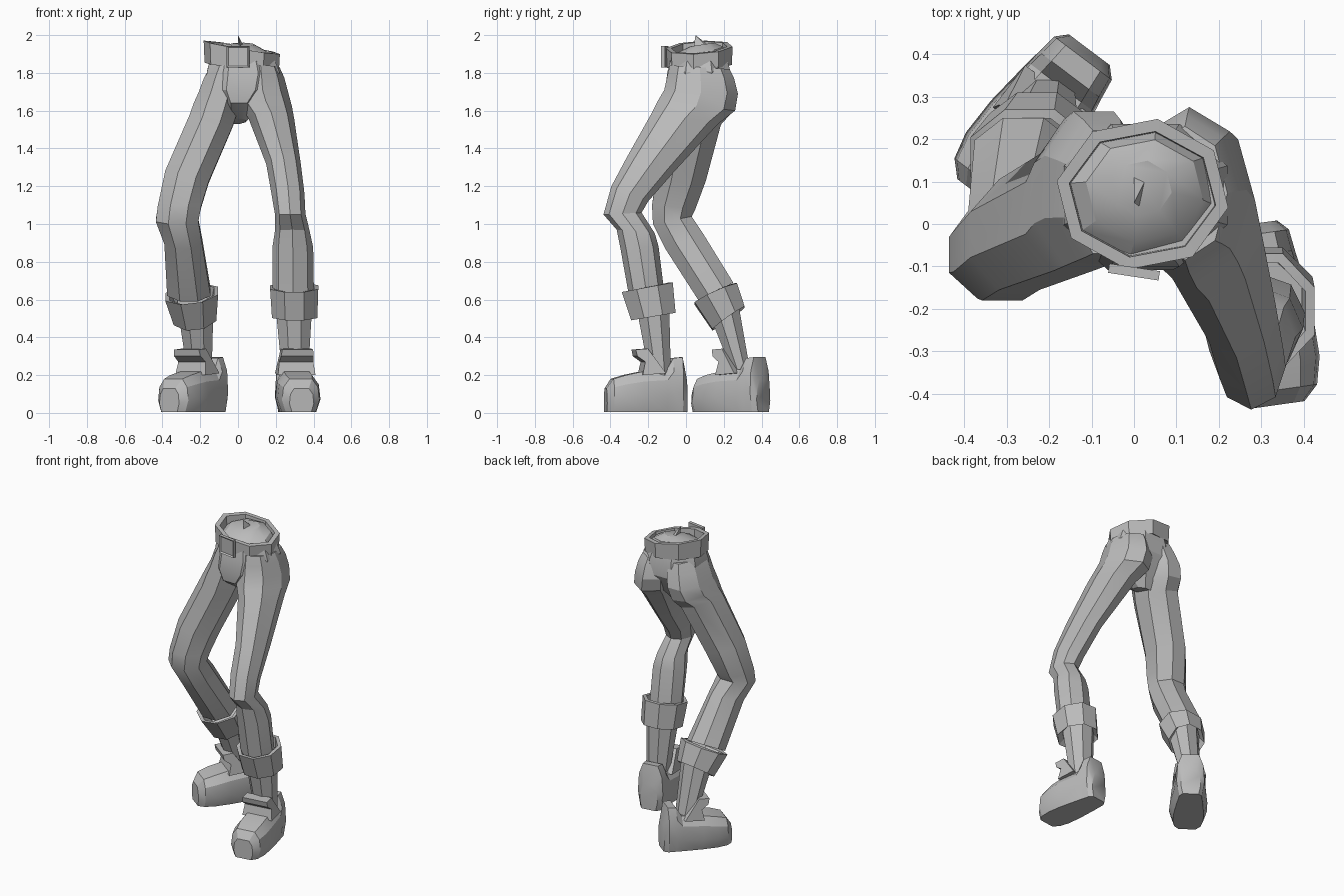
import bpy, bmesh, math
from mathutils import Matrix, Vector

cube = bpy.data.objects.get("Cube")
if cube:
    bpy.data.objects.remove(cube, do_unlink=True)

grey = bpy.data.materials.new("plain_grey")
grey.use_nodes = True
colour = (0.5, 0.5, 0.5, 1)
grey.diffuse_color = colour
grey.node_tree.nodes["Principled BSDF"].inputs["Base Color"].default_value = colour


def finish(name, bm, matrix=None):
    """Turn a bmesh into a named, shaded object."""
    if matrix:
        bm.transform(matrix)
    bmesh.ops.recalc_face_normals(bm, faces=bm.faces)
    mesh = bpy.data.meshes.new(name)
    bm.to_mesh(mesh)
    bm.free()
    mesh.materials.append(grey)
    obj = bpy.data.objects.new(name, mesh)
    bpy.context.collection.objects.link(obj)
    bpy.ops.object.select_all(action="DESELECT")
    obj.select_set(True)
    bpy.context.view_layer.objects.active = obj
    bpy.ops.object.shade_smooth_by_angle(angle=math.radians(25))


def skin(bm, loops, closed=False):
    """Bridge equal point loops with quads, capping the ends if open."""
    rows = [[bm.verts.new(p) for p in loop] for loop in loops]
    pairs = list(zip(rows, rows[1:]))
    if closed:
        pairs.append((rows[-1], rows[0]))
    for a, b in pairs:
        for i in range(len(a)):
            j = (i + 1) % len(a)
            bm.faces.new((a[i], a[j], b[j], b[i]))
    if not closed:
        bm.faces.new(rows[0])
        bm.faces.new(rows[-1])


def ring(x0, x1, y0, y1, z_front, z_back, lean=0, phase=22.5):
    """Tilted octagon filling the given width and depth."""
    fit = 1 / math.cos(math.radians(22.5)) if phase == 22.5 else 1
    points = []
    for i in range(8):
        a = math.radians(phase) + math.tau * i / 8
        u, v = math.cos(a) * fit / 2, math.sin(a) * fit / 2
        points.append(((x0 + x1) / 2 + u * (x1 - x0), (y0 + y1) / 2 + v * (y1 - y0),
                       (z_front + z_back) / 2 + v * (z_back - z_front) + lean * u * (x1 - x0)))
    return points


def loft(name, rows, closed=False, phase=22.5):
    bm = bmesh.new()
    skin(bm, [ring(*r, phase=phase) for r in rows], closed)
    finish(name, bm)


def shrink(row, by, dz=0):
    x0, x1, y0, y1, zf, zb, *rest = row
    return (x0 + by, x1 - by, y0 + by, y1 - by, zf + dz, zb + dz, *rest)


def cuff(name, top, bottom):
    """Hollow turned-up band."""
    loft(name, [bottom, top, shrink(top, .022), shrink(bottom, .03, .03)], closed=True)


# Trouser legs, from hip to hem
loft("left_trouser_leg", [
    (.02, .22, -.085, .23, 1.84, 1.82),
    (.005, .245, -.1, .255, 1.78, 1.77),
    (-.005, .265, -.115, .275, 1.71, 1.69),
    (.01, .285, -.15, .26, 1.65, 1.6),
    (.055, .297, -.18, .17, 1.59, 1.53),
    (.15, .333, -.315, -.06, 1.35, 1.28),
    (.177, .352, -.395, -.2, 1.2, 1.12),
    (.195, .357, -.437, -.235, 1.05, 1.06),
    (.195, .38, -.367, -.165, .97, .95),
    (.182, .398, -.347, -.145, .87, .88),
    (.182, .402, -.302, -.115, .62, .64)], phase=0)
loft("right_trouser_leg", [
    (-.145, .02, -.07, .22, 1.84, 1.83),
    (-.18, .03, -.08, .245, 1.78, 1.76),
    (-.21, .02, -.09, .265, 1.7, 1.68),
    (-.235, 0, -.1, .245, 1.63, 1.6, -.15),
    (-.255, -.03, -.11, .185, 1.55, 1.54, -.3),
    (-.385, -.155, -.155, .105, 1.26, 1.24, -.25),
    (-.425, -.195, -.18, .05, 1.1, 1.08),
    (-.435, -.21, -.175, .03, 1, 1.04),
    (-.39, -.19, -.11, .09, .87, .95),
    (-.375, -.145, .07, .25, .59, .69)])

# Hem cuffs
cuff("left_cuff", (.17, .425, -.34, -.07, .64, .69), (.18, .42, -.29, -.055, .49, .53))
cuff("right_cuff", (-.385, -.105, .045, .27, .58, .68, .12), (-.34, -.115, .14, .31, .44, .56, .1))

# Bare shins
loft("left_shin", [(.195, .395, -.27, -.09, .6, .62), (.235, .37, -.19, -.08, .18, .2)])
loft("right_shin", [(-.32, -.13, .12, .27, .53, .62), (-.265, -.14, .26, .34, .18, .22)])

# Pelvis between the legs
loft("pelvis", [
    (-.145, .19, -.08, .215, 1.88, 1.88),
    (-.165, .22, -.1, .235, 1.8, 1.81),
    (-.17, .2, -.108, .235, 1.71, 1.72),
    (-.1, .11, -.1, .17, 1.64, 1.6),
    (-.06, .04, .01, .12, 1.56, 1.53)])

# Belt, a hollow slanted band
loft("belt", [
    (-.18, .22, -.105, .245, 1.825, 1.845, -.09),
    (-.185, .225, -.11, .25, 1.925, 1.945, -.17),
    (-.155, .195, -.08, .22, 1.925, 1.945, -.17),
    (-.15, .19, -.075, .215, 1.84, 1.86, -.09)], closed=True, phase=-10)

# Domed top inside the belt, with a small fold standing up
loft("waist_top", [
    (-.155, .195, -.08, .22, 1.87, 1.9, -.1),
    (-.115, .165, -.045, .2, 1.905, 1.94, -.1),
    (-.05, .09, .02, .15, 1.94, 1.96)], phase=-10)
fold = bmesh.new()
corners = [fold.verts.new(p) for p in
           [(0, .05, 2), (0, .14, 1.93), (.035, .12, 1.93), (.015, .04, 1.93)]]
for skip in range(4):
    fold.faces.new([v for i, v in enumerate(corners) if i != skip])
finish("waist_fold", fold)

# Buckle with a sunken plate
buckle = bmesh.new()
bmesh.ops.create_cube(buckle, size=1, matrix=Matrix.Diagonal((.12, .022, .115, 1)))
front = min(buckle.faces, key=lambda f: f.calc_center_median().y)
bmesh.ops.inset_region(buckle, faces=[front], thickness=.012, depth=-.008)
finish("buckle", buckle, Matrix.Translation((0, -.113, 1.885)) @ Matrix.Rotation(-.15, 4, "Z"))


def shoe(side, heel, turn):
    """Chunky shoe lofted from heel to toe, with a standing tongue."""
    place = Matrix.Translation(heel) @ Matrix.Rotation(turn, 4, "Z")
    bm = bmesh.new()
    # distance from heel, half width, height
    stations = [(0, .06, .17), (.025, .085, .29), (.075, .092, .285), (.11, .098, .225),
                (.235, .113, .215), (.33, .115, .195), (.395, .1, .175), (.43, .065, .125)]
    section = [(.8, 0), (1, .35), (.92, .75), (.6, 1)]
    outline = section + [(-u, v) for u, v in reversed(section)]
    skin(bm, [[(u * w, -d, .005 + v * h) for u, v in outline] for d, w, h in stations])
    finish(side + "_shoe", bm, place)

    bm = bmesh.new()
    profile = [(.12, .21), (.215, .34), (.28, .335), (.272, .3), (.23, .27), (.245, .2)]
    skin(bm, [[(s * (.1 - .13 * (z - .2)), -d, z) for d, z in profile] for s in (-1, 1)])
    finish(side + "_shoe_tongue", bm, place)


shoe("left", Vector((.277, 0, 0)), math.radians(8))
shoe("right", Vector((-.105, .41, 0)), math.radians(-37))
